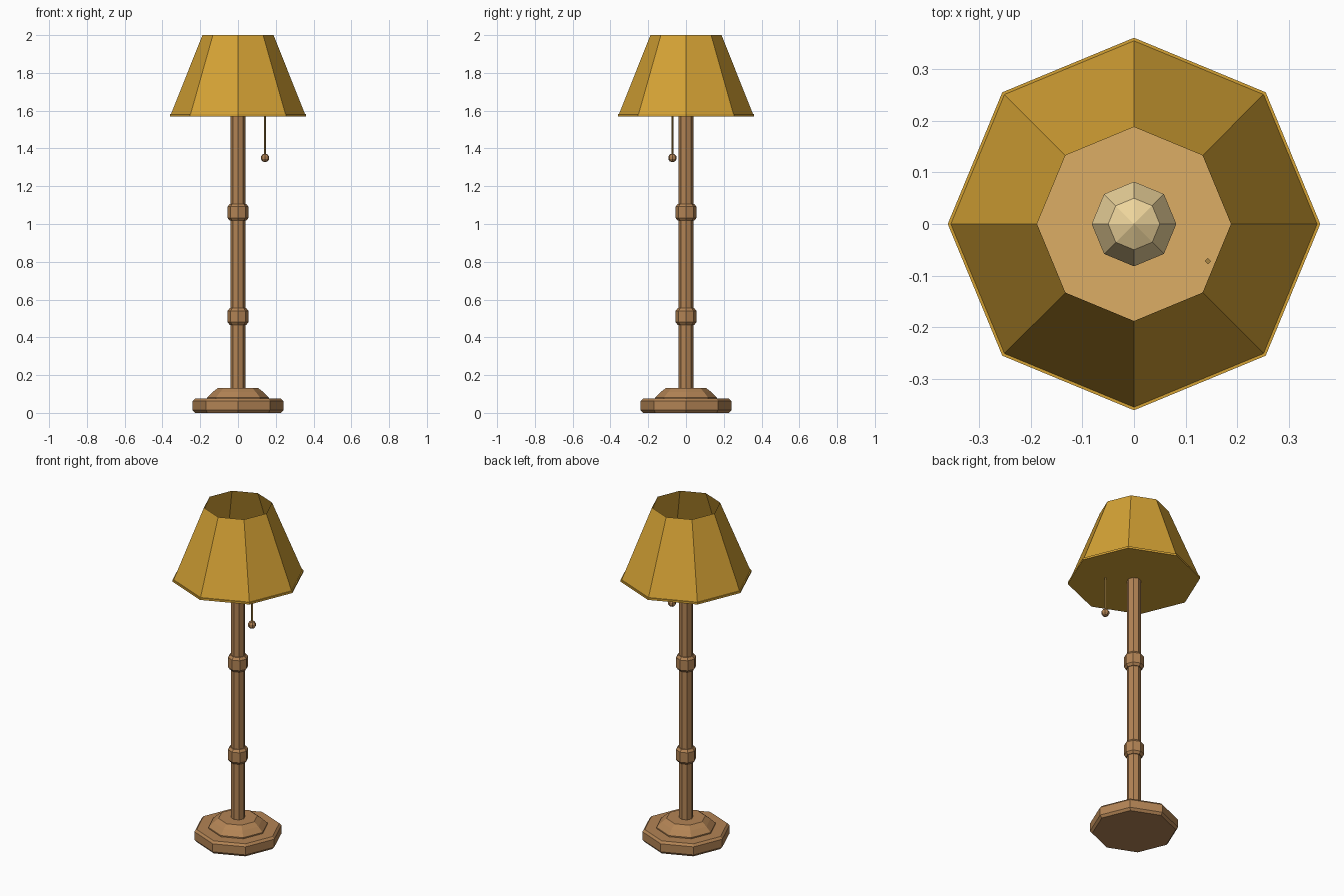
import bpy, bmesh
from math import cos, sin, pi

if "Cube" in bpy.data.objects:
    bpy.data.objects.remove(bpy.data.objects["Cube"])


def material(name, color):
    m = bpy.data.materials.new(name)
    m.diffuse_color = (*color, 1)
    m.use_nodes = True
    m.node_tree.nodes["Principled BSDF"].inputs["Base Color"].default_value = m.diffuse_color
    return m


WOOD = material("wood", (0.45, 0.23, 0.09))
GOLD = material("gold_fabric", (0.66, 0.36, 0.035))
TAN = material("warm_tan", (0.72, 0.42, 0.13))
BULB = material("warm_glass", (0.85, 0.66, 0.33))
BRASS = material("brass", (0.4, 0.24, 0.06))


def lathe(name, profile, mat, center=(0, 0), sides=8):
    """Spin (radius, z) points around z; radius 0 becomes a pole."""
    bm = bmesh.new()
    rings = []
    for r, z in profile:
        n = 1 if r == 0 else sides
        rings.append([bm.verts.new((center[0] + r * cos(2 * pi * i / sides),
                                    center[1] + r * sin(2 * pi * i / sides), z))
                      for i in range(n)])
    for a, b in zip(rings, rings[1:]):
        for i in range(sides):
            j = (i + 1) % sides
            quad = [a[i % len(a)], a[j % len(a)], b[j % len(b)], b[i % len(b)]]
            bm.faces.new(list(dict.fromkeys(quad)))
    # Flat caps close the solid parts
    if name != "shade":
        for ring in (rings[0], rings[-1]):
            if len(ring) > 1:
                bm.faces.new(ring)
        bmesh.ops.recalc_face_normals(bm, faces=bm.faces)
    mesh = bpy.data.meshes.new(name)
    bm.to_mesh(mesh)
    bm.free()
    mesh.materials.append(mat)
    obj = bpy.data.objects.new(name, mesh)
    bpy.context.collection.objects.link(obj)
    return obj


# Stepped foot
lathe("base", [(0.228, 0), (0.24, 0.014), (0.24, 0.062), (0.228, 0.075)], WOOD)
lathe("base_step", [(0.163, 0.07), (0.163, 0.082), (0.135, 0.11), (0.107, 0.131)], WOOD)

# Post with two collars
lathe("post", [(0.039, 0.12), (0.039, 1.6)], WOOD)
for label, z in (("lower", 0.51), ("upper", 1.062)):
    lathe(label + "_collar", [(0.044, z - 0.044), (0.055, z - 0.03),
                              (0.055, z + 0.03), (0.044, z + 0.044)], WOOD)

# Open-topped shade with rim and closed floor
lathe("shade", [(0.355, 1.582), (0.188, 2.0)], GOLD)
lathe("shade_rim", [(0.361, 1.57), (0.361, 1.582)], GOLD)
lathe("shade_floor", [(0.34, 1.582), (0.34, 1.586)], TAN)

# Bulb
lathe("bulb", [(0.04, 1.59), (0.082, 1.68), (0.05, 1.745), (0, 1.77)], BULB)

# Pull cord and ball
cord = (0.143, -0.072)
lathe("pull_cord", [(0.006, 1.36), (0.006, 1.62)], BRASS, cord, 4)
R = 0.023
lathe("pull_ball", [(0, 1.35 - R)] +
      [(R * sin(pi * k / 5), 1.35 - R * cos(pi * k / 5)) for k in range(1, 5)] +
      [(0, 1.35 + R)], WOOD, cord)
